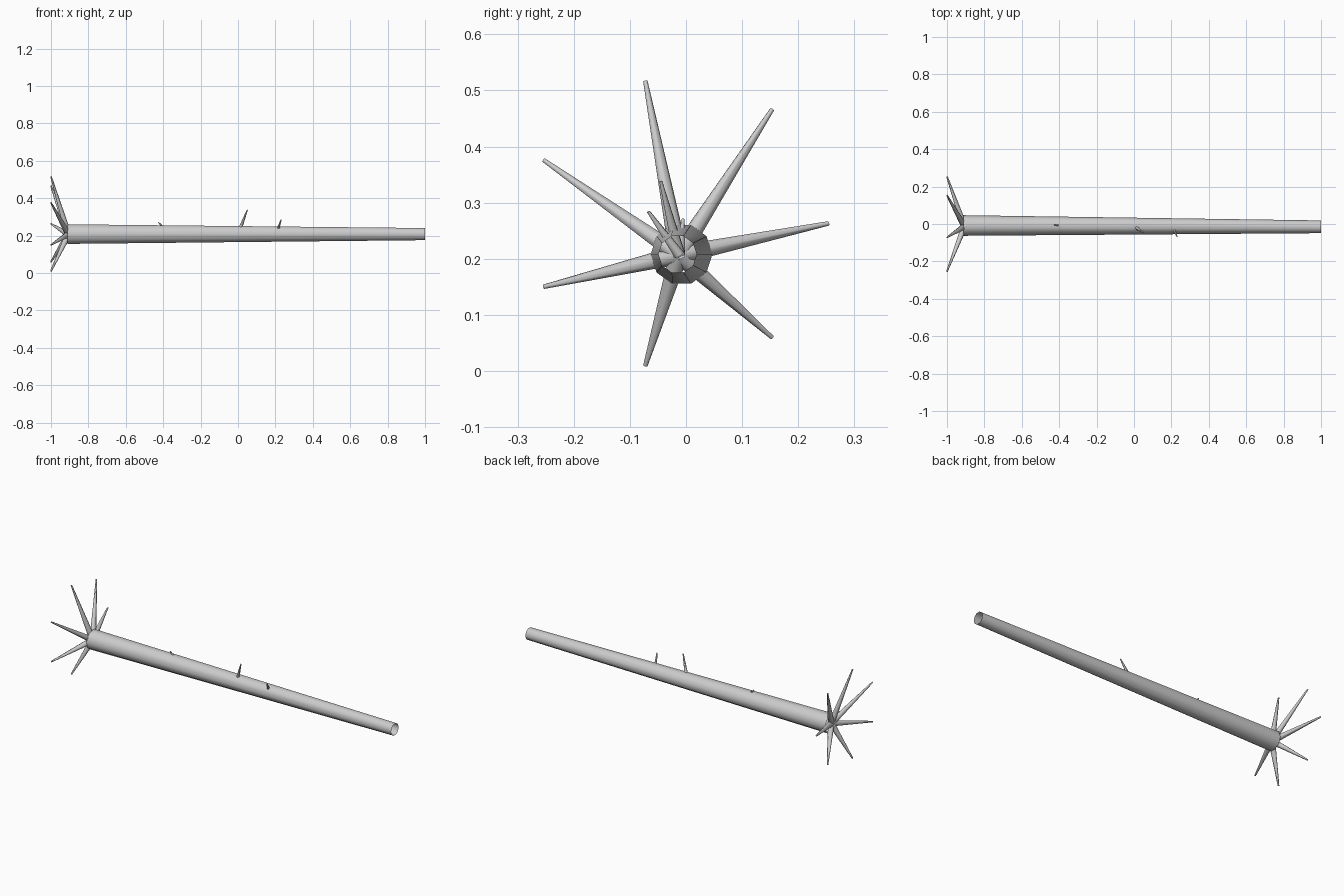
import bpy, bmesh, math
from mathutils import Vector

if "Cube" in bpy.data.objects:
    bpy.data.objects.remove(bpy.data.objects["Cube"])

bark = bpy.data.materials.new("pale_grey_bark")
bark.diffuse_color = (0.6, 0.6, 0.6, 1)
bark.use_nodes = True
bark.node_tree.nodes["Principled BSDF"].inputs["Base Color"].default_value = bark.diffuse_color


def tapered_tube(name, start, end, r0, r1, sides, cap_end, turn=0.0):
    """Straight tapered tube between two points, open at its start."""
    start, end = Vector(start), Vector(end)
    axis = (end - start).normalized()
    side = axis.cross(Vector((0, 1, 0) if abs(axis.y) < 0.8 else (0, 0, 1))).normalized()
    up = axis.cross(side)
    bm = bmesh.new()
    rings = []
    for centre, r in ((start, r0), (end, r1)):
        angles = [turn + math.tau * i / sides for i in range(sides)]
        rings.append([bm.verts.new(centre + r * (math.cos(a) * side + math.sin(a) * up))
                      for a in angles])
    for i in range(sides):
        j = (i + 1) % sides
        bm.faces.new((rings[0][i], rings[0][j], rings[1][j], rings[1][i])).smooth = True
    if cap_end:
        bm.faces.new(rings[1])
    bmesh.ops.recalc_face_normals(bm, faces=bm.faces)
    # Make sure the walls face outward even though the tube is open
    wall = bm.faces[:][0]
    mid = wall.calc_center_median()
    if wall.normal.dot(mid - start - axis * (mid - start).dot(axis)) < 0:
        bmesh.ops.reverse_faces(bm, faces=bm.faces)
    mesh = bpy.data.meshes.new(name)
    bm.to_mesh(mesh)
    bm.free()
    mesh.materials.append(bark)
    obj = bpy.data.objects.new(name, mesh)
    bpy.context.collection.objects.link(obj)
    return obj


# Hollow trunk, open at both ends
tapered_tube("trunk", (-0.912, -0.008, 0.208), (1.0, -0.015, 0.208),
             0.055, 0.034, 10, False, math.radians(18))

# Seven roots fanning out from the thick end
for i in range(7):
    a = math.tau * i / 7
    tip = (-1.0, -0.013 + 0.267 * math.cos(a), 0.263 + 0.26 * math.sin(a))
    tapered_tube(f"root_{i + 1}", (-0.907, -0.013, 0.207), tip, 0.017, 0.004, 8, True)

# Broken branch stubs rising from the trunk axis
stubs = [((0.0, -0.012, 0.207), (0.05, -0.045, 0.338), 0.012),
         ((0.205, -0.012, 0.207), (0.23, -0.067, 0.284), 0.010),
         ((-0.36, -0.01, 0.207), (-0.425, -0.005, 0.270), 0.010)]
for i, (base, tip, r) in enumerate(stubs):
    tapered_tube(f"branch_stub_{i + 1}", base, tip, r, 0.003, 6, True)
